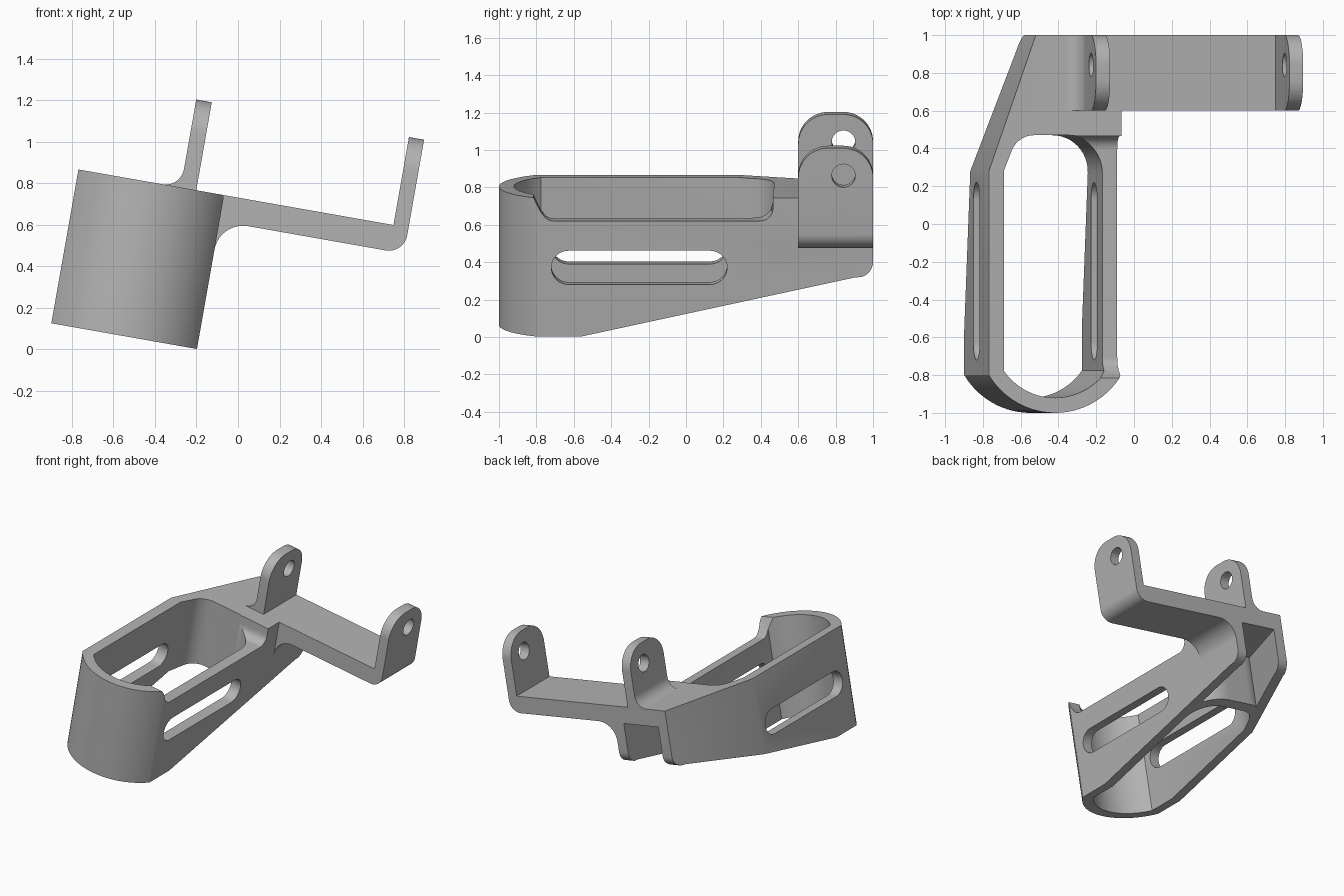
import bpy, bmesh, math
from mathutils import Matrix

if "Cube" in bpy.data.objects:
    bpy.data.objects.remove(bpy.data.objects["Cube"])

TILT = math.radians(10)
LEFT, RIGHT, WALL = -0.907, -0.195, 0.08
BOTTOM, TOP, UNDER = -0.032, 0.72, 0.593
MID = (LEFT + RIGHT) / 2

grey = bpy.data.materials.new("plain_grey")
grey.use_nodes = True
grey.diffuse_color = (0.45, 0.45, 0.45, 1)
grey.node_tree.nodes["Principled BSDF"].inputs["Base Color"].default_value = grey.diffuse_color


def arc(cx, cy, r, start, end, n=12):
    angles = [math.radians(start + (end - start) * i / n) for i in range(n + 1)]
    return [(cx + r * math.cos(a), cy + r * math.sin(a)) for a in angles]


def prism(name, pts, axis, lo, hi):
    """Extrude a 2D outline along one axis."""
    place = {"X": lambda p, d: (d, p[0], p[1]),
             "Y": lambda p, d: (p[0], d, p[1]),
             "Z": lambda p, d: (p[0], p[1], d)}[axis]
    bm = bmesh.new()
    a = [bm.verts.new(place(p, lo)) for p in pts]
    b = [bm.verts.new(place(p, hi)) for p in pts]
    bm.faces.new(a)
    bm.faces.new(b[::-1])
    for i in range(len(pts)):
        j = (i + 1) % len(pts)
        bm.faces.new((a[i], a[j], b[j], b[i]))
    bmesh.ops.recalc_face_normals(bm, faces=bm.faces)
    mesh = bpy.data.meshes.new(name)
    bm.to_mesh(mesh)
    bm.free()
    mesh.materials.append(grey)
    obj = bpy.data.objects.new(name, mesh)
    bpy.context.collection.objects.link(obj)
    return obj


def combine(obj, tool, operation):
    """Apply a boolean and discard the tool."""
    tool.hide_render = True
    mod = obj.modifiers.new("bool", "BOOLEAN")
    mod.operation, mod.object, mod.solver = operation, tool, "EXACT"
    bpy.context.view_layer.objects.active = obj
    bpy.ops.object.modifier_apply(modifier=mod.name)
    bpy.data.objects.remove(tool)


def front_arc(r, half):
    """Bowed front end running from the left wall to the right wall."""
    a = math.degrees(math.acos(half / r))
    return arc(MID, -0.583, r, 180 + a, 360 - a, 28)


# Loop body with a slanted rear left side
half = (RIGHT - LEFT) / 2
body = prism("loop_bracket", front_arc(0.417, half)
             + [(RIGHT, 1), (-0.655, 1), (LEFT, 0.28)], "Z", BOTTOM, TOP)

# Main opening
opening = prism("opening", front_arc(0.337, half - WALL)
                + arc(-0.475, 0.27, 0.2, 0, 90)
                + arc(-0.665, 0.342, 0.128, 90, 160)
                + [(LEFT + WALL, 0.28)], "Z", -1, 2)
combine(body, opening, "DIFFERENCE")

# Pocket under the plate, behind the curved rear wall
pocket = prism("pocket", [(-0.54, 1.1), (-0.275, 1.1)]
               + arc(-0.475, 0.27, 0.28, 44.4, 90)
               + arc(-0.665, 0.342, 0.208, 90, 109), "Z", -1, UNDER)
combine(body, pocket, "DIFFERENCE")

# Rising underside with rounded rear corner
underside = prism("underside", [(-0.56, BOTTOM), (0.9, 0.288)]
                  + arc(0.915, 0.373, 0.085, -75, 0, 8)
                  + [(1.2, 0.373), (1.2, -0.5), (-0.56, -0.5)], "X", -2, 2)
combine(body, underside, "DIFFERENCE")

# Long slots through both side walls
slot = prism("slot", arc(-0.628, 0.342, 0.092, 90, 270, 16)
             + arc(0.128, 0.342, 0.092, -90, 90, 16), "X", -2, 2)
combine(body, slot, "DIFFERENCE")

# Lowered top of the right wall
notch = prism("notch", [(-0.815, 1), (-0.815, TOP), (-0.775, 0.64)]
              + arc(-0.705, 0.665, 0.07, 205, 270, 6)
              + arc(0.395, 0.665, 0.07, -90, 0, 8) + [(0.465, 1)], "X", -0.5, 0)
combine(body, notch, "DIFFERENCE")

# Cross plate with two upright tabs
plate = prism("cross_plate", arc(-0.497, 0.81, 0.09, -90, 0)
              + [(-0.407, 1.15), (-0.331, 1.15), (-0.331, TOP), (0.633, TOP),
                 (0.633, 1.15), (0.707, 1.15)]
              + arc(0.617, UNDER + 0.09, 0.09, 0, -90)
              + arc(-0.055, UNDER - 0.14, 0.14, 90, 180)
              + [(-0.23, 0.453), (-0.23, 0.65), (-0.497, 0.65)], "Y", 0.6, 1)
tab_shape = prism("tab_shape", [(0.6, 0), (1, 0)]
                  + arc(0.84, 0.99, 0.16, 0, 90, 14)
                  + arc(0.76, 0.99, 0.16, 90, 180, 14), "X", -2, 2)
combine(plate, tab_shape, "INTERSECT")
pin_hole = prism("pin_hole", arc(0.842, 1.0, 0.063, 0, 345, 23), "X", -2, 2)
combine(plate, pin_hole, "DIFFERENCE")
combine(body, plate, "UNION")

# Tilt the finished part and shade it
body.data.transform(Matrix.Rotation(TILT, 4, "Y"))
bpy.ops.object.select_all(action="DESELECT")
body.select_set(True)
bpy.context.view_layer.objects.active = body
bpy.ops.object.shade_smooth_by_angle(angle=math.radians(30))
